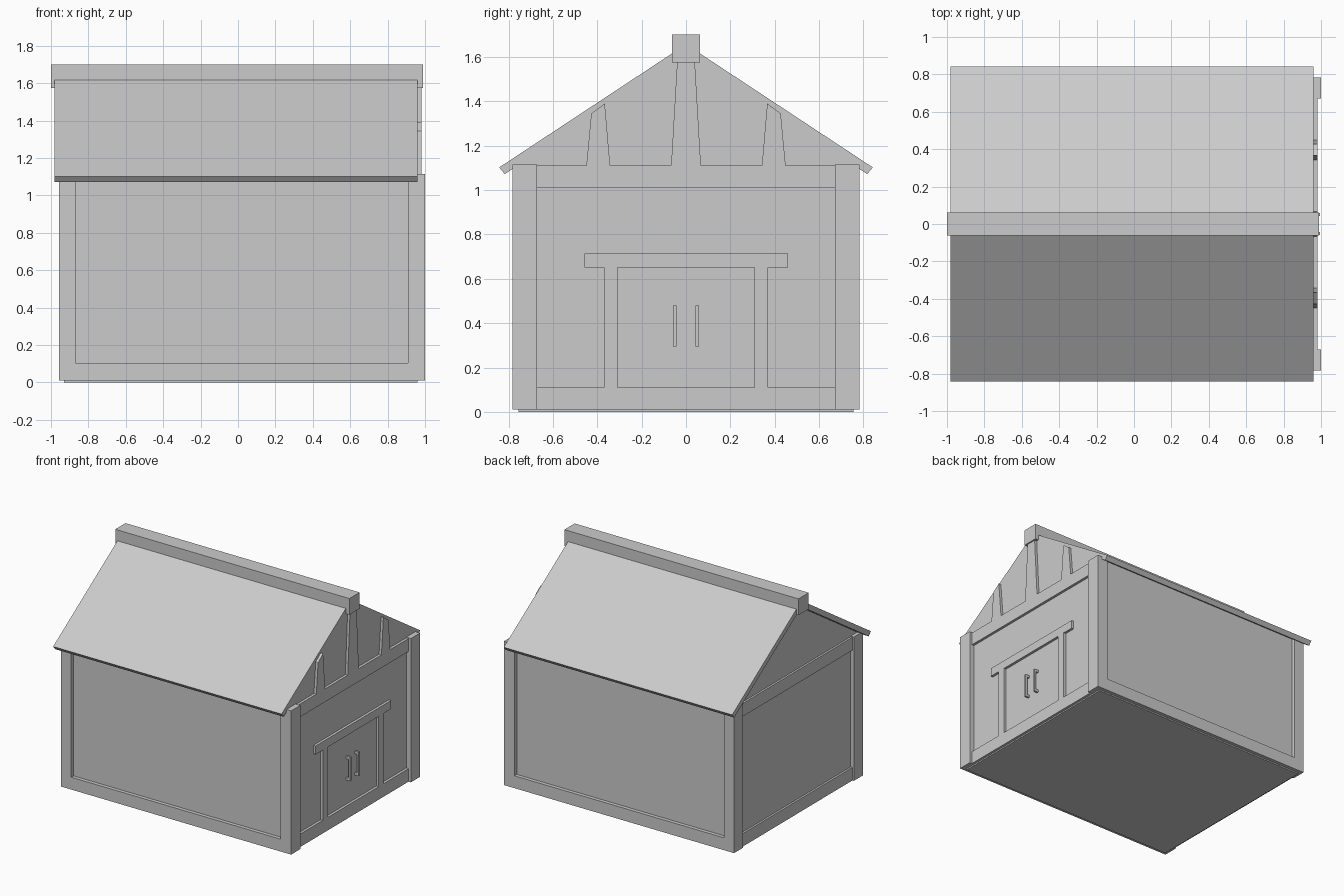
import bpy, bmesh

if "Cube" in bpy.data.objects:
    bpy.data.objects.remove(bpy.data.objects["Cube"])

def obj_from_bmesh(name, bm):
    bmesh.ops.recalc_face_normals(bm, faces=bm.faces)
    me = bpy.data.meshes.new(name)
    bm.to_mesh(me)
    bm.free()
    ob = bpy.data.objects.new(name, me)
    bpy.context.collection.objects.link(ob)
    return ob

def prism(name, profile, x0, x1):
    """Extrude a (y, z) outline along x."""
    bm = bmesh.new()
    face = bm.faces.new([bm.verts.new((x0, y, z)) for y, z in profile])
    ext = bmesh.ops.extrude_face_region(bm, geom=[face])
    verts = [v for v in ext["geom"] if isinstance(v, bmesh.types.BMVert)]
    bmesh.ops.translate(bm, verts=verts, vec=(x1 - x0, 0, 0))
    return obj_from_bmesh(name, bm)

def box(name, x0, x1, y0, y1, z0, z1):
    return prism(name, [(y0, z0), (y1, z0), (y1, z1), (y0, z1)], x0, x1)

def mirrored(half):
    """Complete an outline given for y >= 0."""
    return half + [(-y, z) for y, z in reversed(half) if y > 0]

# Roof slope: outer surface and underside
SLOPE, APEX, UNDER = 0.66, 1.657, 1.611

# Body with gable ends
wall_y = 0.755
prism("house_body", mirrored([(wall_y, 0), (wall_y, UNDER - SLOPE * wall_y), (0, UNDER)]),
      -0.93, 0.96)

# Roof as a folded slab
eave_out = (0.842, 1.102)
eave_in = (0.817, UNDER - SLOPE * 0.817)
right = [(0, UNDER), eave_in, eave_out, (0, APEX)]
left = [(-y, z) for y, z in reversed(right) if y > 0]
prism("roof", right + left, -0.982, 0.96)
box("ridge_beam", -1.0, 0.99, -0.062, 0.062, 1.575, 1.70)

# Corner posts and long side baseboards
for s, side in ((-1, "front"), (1, "back")):
    ya, yb = sorted((s * 0.672, s * 0.783))
    box(side + "_left_post", -0.957, -0.87, ya, yb, 0.01, 1.115)
    box(side + "_right_post", 0.91, 1.0, ya, yb, 0.01, 1.115)
    ya, yb = sorted((s * 0.74, s * 0.783))
    box(side + "_baseboard", -0.87, 0.91, ya, yb, 0.01, 0.105)

# Gable end boards on both ends
for side, x0, x1 in (("left", -0.945, -0.92), ("right", 0.95, 0.98)):
    box(side + "_lower_board", x0, x1, -0.672, 0.672, 0.01, 0.11)
    box(side + "_upper_board", x0, x1, -0.672, 0.672, 1.01, 1.11)

# Tapered gable struts
prism("centre_strut", mirrored([(0.067, 1.11), (0.038, 1.61)]), 0.95, 0.98)
for s in (-1, 1):
    outline = [(0.342, 1.11), (0.366, 1.39), (0.427, 1.345), (0.449, 1.11)]
    prism("side_strut", [(s * y, z) for y, z in outline], 0.95, 0.98)

# Door frame
for s in (-1, 1):
    ya, yb = sorted((s * 0.308, s * 0.37))
    box("door_jamb", 0.95, 0.98, ya, yb, 0.11, 0.65)
box("door_lintel", 0.95, 0.98, -0.457, 0.459, 0.65, 0.715)

# Door handles: bar on two mounts
for s in (-1, 1):
    ya, yb = sorted((s * 0.043, s * 0.058))
    box("handle_bar", 0.98, 0.995, ya, yb, 0.295, 0.48)
    for z in (0.295, 0.46):
        box("handle_mount", 0.95, 0.98, ya, yb, z, z + 0.02)
